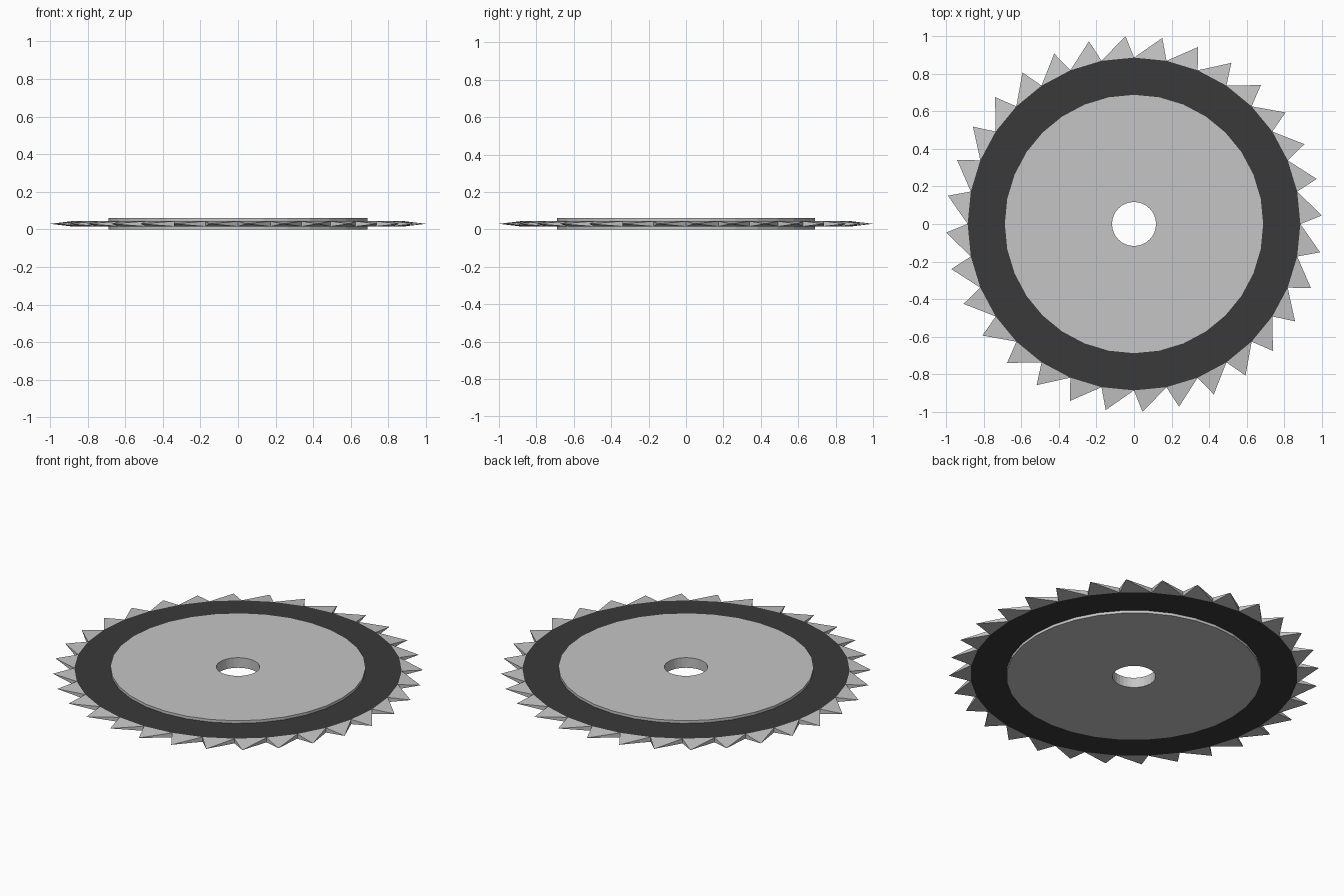
import bpy, math

if "Cube" in bpy.data.objects:
    bpy.data.objects.remove(bpy.data.objects["Cube"])

N = 32                      # sides of every circle, and number of teeth
STEP = 2 * math.pi / N
R_HOLE, R_HUB, R_RIM, R_TIP = 0.117, 0.69, 0.885, 1.001
Z_TOP, Z_RIM_TOP, Z_MID, Z_RIM_BOT = 0.06, 0.044, 0.03, 0.016


def material(name, v):
    m = bpy.data.materials.new(name)
    m.diffuse_color = (v, v, v, 1)
    m.use_nodes = True
    m.node_tree.nodes["Principled BSDF"].inputs["Base Color"].default_value = m.diffuse_color
    return m


def make_object(name, verts, faces, mat):
    me = bpy.data.meshes.new(name)
    me.from_pydata(verts, [], faces)
    me.materials.append(mat)
    ob = bpy.data.objects.new(name, me)
    bpy.context.collection.objects.link(ob)
    return ob


def polar(r, a, z):
    return (r * math.cos(a), r * math.sin(a), z)


def lathe(name, profiles, mat):
    """Spin open (radius, z) profiles around the z axis."""
    verts, faces = [], []
    for prof in profiles:
        base = len(verts)
        for r, z in prof:
            verts += [polar(r, i * STEP, z) for i in range(N)]
        for k in range(len(prof) - 1):
            a, b = base + k * N, base + (k + 1) * N
            for i in range(N):
                j = (i + 1) % N
                faces.append((a + i, a + j, b + j, b + i))
    return make_object(name, verts, faces, mat)


steel = material("steel grey", 0.56)
dark = material("dark grey", 0.042)

# raised hub disc with the axle hole
lathe("hub", [[(R_HUB, Z_RIM_TOP), (R_HUB, Z_TOP), (R_HOLE, Z_TOP),
               (R_HOLE, 0), (R_HUB, 0), (R_HUB, Z_RIM_BOT)]], steel)

# thinner dark band, upper and lower faces
lathe("dark_band", [[(R_RIM, Z_RIM_TOP), (R_HUB, Z_RIM_TOP)],
                    [(R_HUB, Z_RIM_BOT), (R_RIM, Z_RIM_BOT)]], dark)

# slanted pyramid teeth around the rim
verts, faces = [], []
for i in range(N):
    a, b = i * STEP, (i + 1) * STEP
    n = len(verts)
    verts += [polar(R_RIM, a, Z_RIM_TOP), polar(R_RIM, a, Z_RIM_BOT),
              polar(R_RIM, b, Z_RIM_TOP), polar(R_RIM, b, Z_RIM_BOT),
              polar(R_TIP, a + math.radians(2.6), Z_MID)]
    faces += [(n, n + 4, n + 2), (n + 3, n + 4, n + 1),
              (n + 1, n + 4, n), (n + 2, n + 4, n + 3)]
make_object("teeth", verts, faces, steel)
